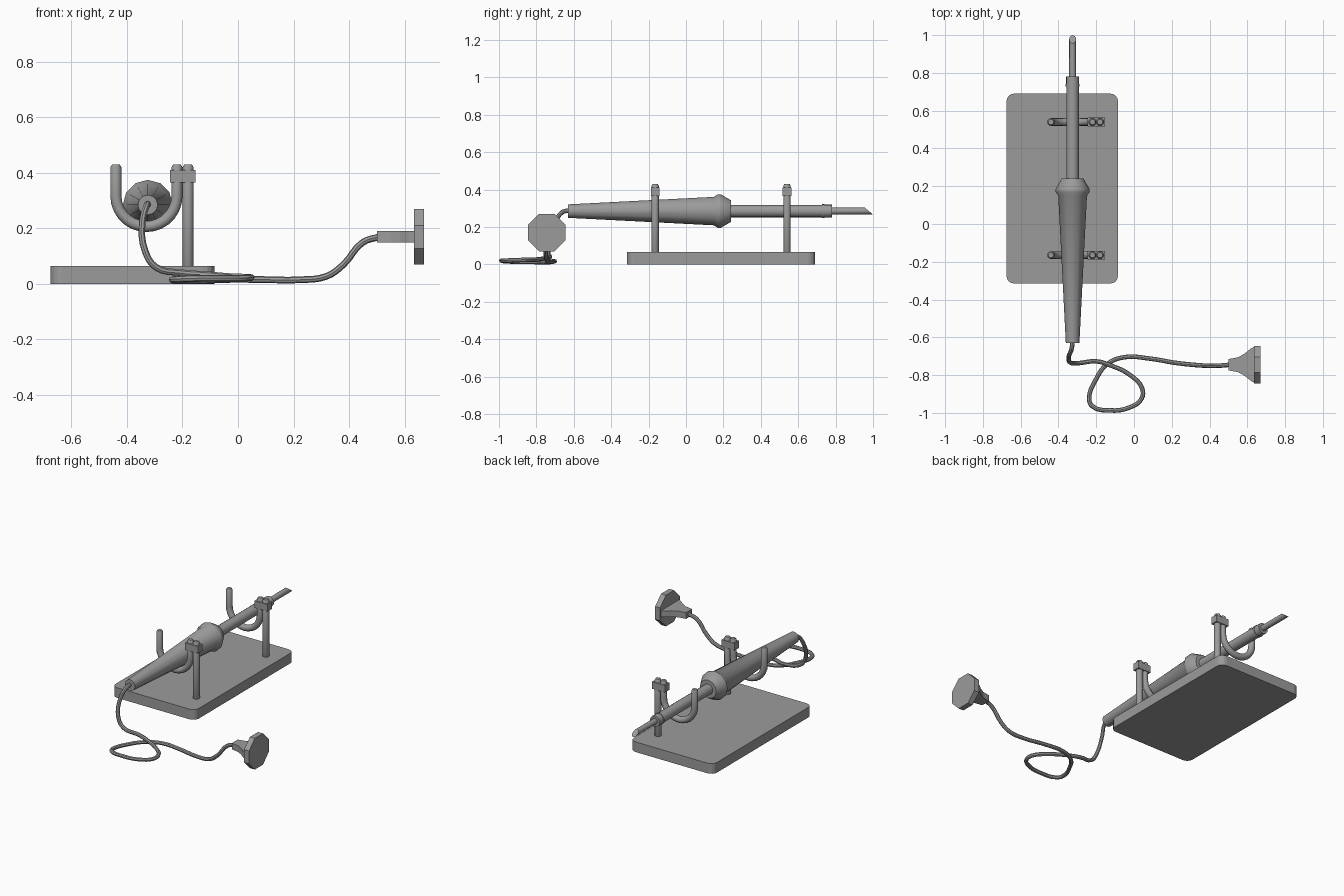
import bpy, bmesh, math
from mathutils import Matrix, Vector

cube = bpy.data.objects.get("Cube")
if cube:
    bpy.data.objects.remove(cube, do_unlink=True)

grey = bpy.data.materials.new("mid grey")
grey.use_nodes = True
COLOR = (0.33, 0.33, 0.33, 1)
grey.diffuse_color = COLOR
grey.node_tree.nodes["Principled BSDF"].inputs["Base Color"].default_value = COLOR


def activate(obj):
    bpy.ops.object.select_all(action='DESELECT')
    obj.select_set(True)
    bpy.context.view_layer.objects.active = obj


def finish(name, bm, smooth=True):
    bmesh.ops.recalc_face_normals(bm, faces=bm.faces[:])
    me = bpy.data.meshes.new(name)
    bm.to_mesh(me)
    bm.free()
    me.materials.append(grey)
    obj = bpy.data.objects.new(name, me)
    bpy.context.collection.objects.link(obj)
    activate(obj)
    if smooth:
        bpy.ops.object.shade_smooth_by_angle(angle=math.radians(35))
    return obj


def lathe(name, profile, centre, sides, slant=0):
    """Capped solid turned around the y axis from (y, radius) pairs."""
    bm = bmesh.new()
    rings = []
    for y, r in profile:
        ring = []
        for i in range(sides):
            a = 2 * math.pi * i / sides
            ring.append(bm.verts.new((centre[0] + r * math.cos(a), y, centre[1] + r * math.sin(a))))
        rings.append(ring)
    for v in rings[-1]:
        v.co.y -= slant * (v.co.z - centre[1])
    for a, b in zip(rings, rings[1:]):
        for i in range(sides):
            j = (i + 1) % sides
            bm.faces.new((a[i], a[j], b[j], b[i]))
    bm.faces.new(rings[0])
    bm.faces.new(rings[-1])
    return finish(name, bm)


def prism(name, outline, depth):
    """Extrude a closed outline along a depth vector."""
    bm = bmesh.new()
    face = bm.faces.new([bm.verts.new(p) for p in outline])
    new = bmesh.ops.extrude_face_region(bm, geom=[face])
    bmesh.ops.translate(bm, vec=depth, verts=[v for v in new["geom"] if isinstance(v, bmesh.types.BMVert)])
    return finish(name, bm, False)


def box(name, lo, hi):
    bm = bmesh.new()
    lo, hi = Vector(lo), Vector(hi)
    mat = Matrix.Translation((lo + hi) / 2) @ Matrix.Diagonal((*(hi - lo), 1))
    bmesh.ops.create_cube(bm, size=1, matrix=mat)
    return finish(name, bm, False)


def tube(name, points, radius, ends=1.0, soft=False):
    """Round tube along points; ends scales the first and last radius."""
    cu = bpy.data.curves.new(name, 'CURVE')
    cu.dimensions = '3D'
    cu.bevel_depth = radius
    cu.bevel_resolution = 2 if soft else 4
    cu.use_fill_caps = True
    cu.resolution_u = 4
    sp = cu.splines.new('BEZIER' if soft else 'POLY')
    pts = sp.bezier_points if soft else sp.points
    pts.add(len(points) - 1)
    for p, co in zip(pts, points):
        if soft:
            p.co = co
            p.handle_left_type = p.handle_right_type = 'AUTO'
        else:
            p.co = (*co, 1)
    pts[0].radius = pts[-1].radius = ends
    cu.materials.append(grey)
    obj = bpy.data.objects.new(name, cu)
    bpy.context.collection.objects.link(obj)
    activate(obj)
    bpy.ops.object.convert(target='MESH')
    bpy.ops.object.shade_smooth_by_angle(angle=math.radians(35))
    return bpy.context.object


# Base plate with rounded corners
base = box("base_plate", (-0.675, -0.315, 0), (-0.085, 0.69, 0.065))
bm = bmesh.new()
bm.from_mesh(base.data)
upright = [e for e in bm.edges if abs(e.verts[0].co.z - e.verts[1].co.z) > 0.01]
bmesh.ops.bevel(bm, geom=upright, offset=0.04, segments=4, profile=0.5, affect='EDGES')
bm.to_mesh(base.data)
bm.free()

# Two stands: post, U-shaped hook and clamp
for label, y in (("front", -0.165), ("back", 0.54)):
    tube(label + "_post", [(-0.18, y, z) for z in (0.05, 0.06, 0.42, 0.43)], 0.02, 0.7)
    arc = [(-0.33 + 0.11 * math.cos(a), y, 0.317 - 0.11 * math.sin(a))
           for a in (math.pi * i / 14 for i in range(15))]
    hook = [(-0.22, y, z) for z in (0.43, 0.42)] + arc + [(-0.44, y, z) for z in (0.42, 0.43)]
    tube(label + "_hook", hook, 0.02, 0.7)
    box(label + "_clamp", (-0.245, y - 0.023, 0.365), (-0.153, y + 0.023, 0.41))

# Iron: handle, heating barrel and slanted tip
axis = (-0.325, 0.285)
lathe("handle", [(-0.63, 0.036), (0.15, 0.076), (0.17, 0.09), (0.185, 0.09), (0.24, 0.058)], axis, 12)
lathe("barrel", [(0.23, 0.033), (0.728, 0.033), (0.728, 0.037), (0.74, 0.037),
                 (0.74, 0.034), (0.78, 0.034)], axis, 16)
lathe("tip", [(0.77, 0.018), (0.978, 0.018)], axis, 16, slant=1.2)

# Power cord with a loop on the table
cord = [(-0.325, -0.62, 0.288), (-0.33, -0.66, 0.28), (-0.345, -0.7, 0.22), (-0.335, -0.735, 0.12),
        (-0.295, -0.737, 0.06), (-0.2, -0.727, 0.04), (-0.12, -0.75, 0.034), (-0.02, -0.8, 0.026),
        (0.043, -0.87, 0.024), (0.04, -0.925, 0.022), (-0.02, -0.97, 0.02), (-0.13, -0.987, 0.02),
        (-0.22, -0.965, 0.017), (-0.237, -0.93, 0.015), (-0.2, -0.82, 0.013), (-0.14, -0.74, 0.012),
        (-0.05, -0.705, 0.016), (0.08, -0.712, 0.016), (0.22, -0.735, 0.015), (0.32, -0.746, 0.028),
        (0.38, -0.75, 0.07), (0.45, -0.75, 0.15), (0.51, -0.745, 0.17)]
tube("power_cord", cord, 0.012, soft=True)

# Plug: eight-sided disc and flared flat neck
R = 0.1 / math.cos(math.pi / 8)
disc = [(0.635, -0.745 + R * math.cos(a), 0.17 + R * math.sin(a))
        for a in (math.pi / 8 + math.pi * i / 4 for i in range(8))]
prism("plug_disc", disc, (0.035, 0, 0))
flare = [(0.5, 0.03), (0.55, 0.039), (0.585, 0.058), (0.615, 0.083), (0.637, 0.095)]
neck = [(x, -0.745 + w, 0.15) for x, w in flare] + [(x, -0.745 - w, 0.15) for x, w in reversed(flare)]
prism("plug_neck", neck, (0, 0, 0.04))
